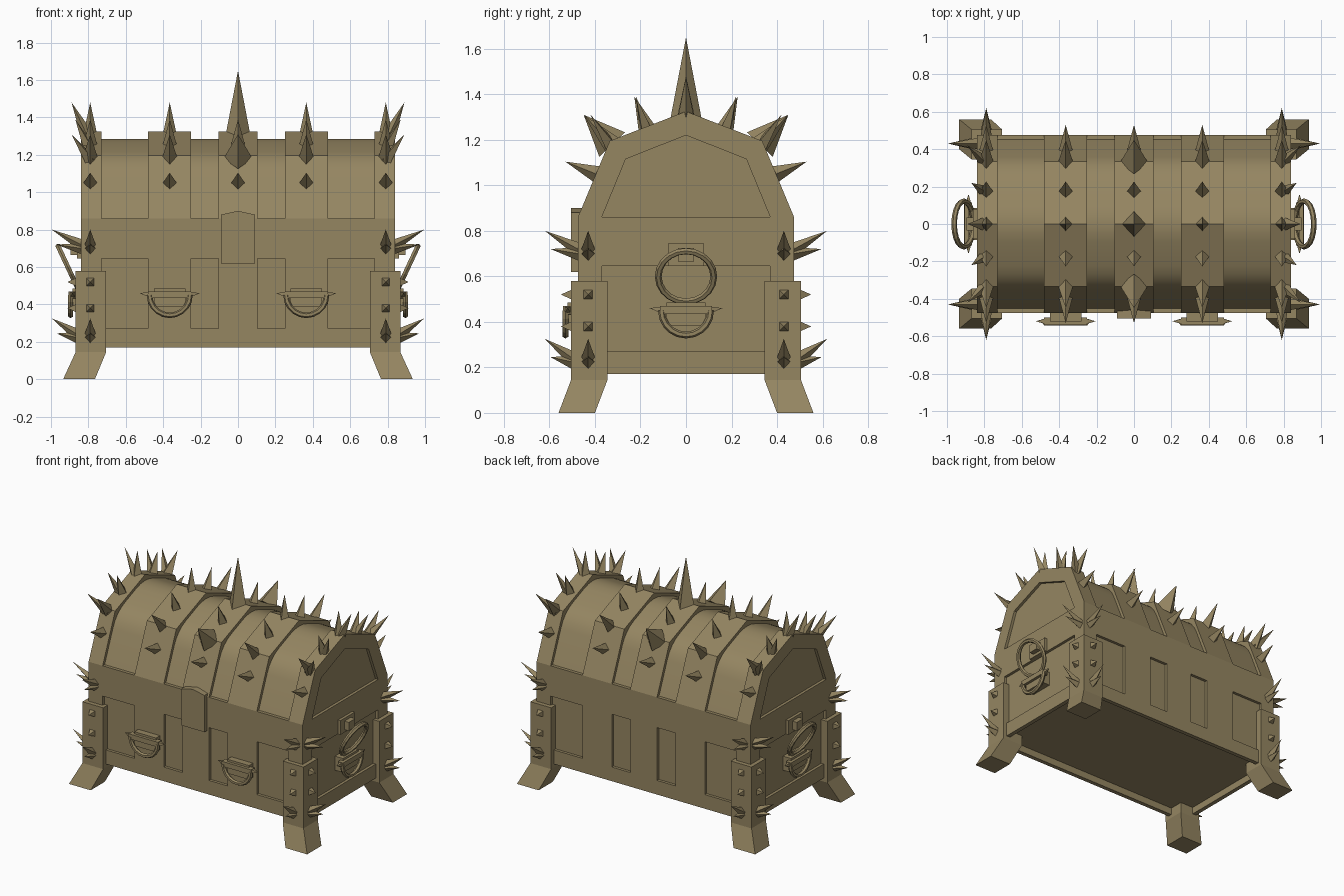
import bpy, bmesh
from math import pi, sin, cos, radians
from mathutils import Vector, Matrix

cube = bpy.data.objects.get("Cube")
if cube:
    bpy.data.objects.remove(cube)

COLOR = (0.30, 0.237, 0.121, 1)
mat = bpy.data.materials.new("worn_tan")
mat.use_nodes = True
mat.diffuse_color = COLOR
bsdf = next(n for n in mat.node_tree.nodes if n.type == 'BSDF_PRINCIPLED')
bsdf.inputs["Base Color"].default_value = COLOR
bsdf.inputs["Roughness"].default_value = 0.8
I = Matrix.Identity(4)


def finish(name, bm, smooth=False):
    bmesh.ops.recalc_face_normals(bm, faces=bm.faces)
    me = bpy.data.meshes.new(name)
    bm.to_mesh(me)
    bm.free()
    ob = bpy.data.objects.new(name, me)
    bpy.context.collection.objects.link(ob)
    me.materials.append(mat)
    if smooth:
        bpy.ops.object.select_all(action='DESELECT')
        ob.select_set(True)
        bpy.context.view_layer.objects.active = ob
        bpy.ops.object.shade_smooth_by_angle(angle=radians(35))
    return ob


def loft(bm, loops):
    """Skin closed loops of equal length and cap the ends."""
    rows = [[bm.verts.new(p) for p in loop] for loop in loops]
    n = len(rows[0])
    for a, b in zip(rows, rows[1:]):
        for i in range(n):
            j = (i + 1) % n
            bm.faces.new((a[i], a[j], b[j], b[i]))
    bm.faces.new(rows[0])
    bm.faces.new(rows[-1])


def box(bm, x, y, z, m=I):
    loft(bm, [[m @ Vector((u, v, h)) for u, v in
               ((x[0], y[0]), (x[1], y[0]), (x[1], y[1]), (x[0], y[1]))] for h in z])


def prism(bm, pts, x0, x1, m=I):
    """Extrude a (y, z) outline along x."""
    loft(bm, [[m @ Vector((x, y, z)) for y, z in pts] for x in (x0, x1)])


def spike(bm, base, tip, r, spin=0):
    base, tip = Vector(base), Vector(tip)
    d = tip - base
    base = base - d.normalized() * 0.015
    m = Matrix.Translation((base + tip) / 2) @ d.to_track_quat('Z', 'Y').to_matrix().to_4x4()
    m = m @ Matrix.Rotation(spin, 4, 'Z')
    bmesh.ops.create_cone(bm, cap_ends=True, segments=4, radius1=r, radius2=0,
                          depth=(tip - base).length, matrix=m)


def tube_arc(bm, radius, r, start, sweep, n, m):
    """Bent bar in the local xz plane."""
    loops = []
    for i in range(n + 1):
        a = start + sweep * i / n
        loops.append([m @ Vector(((radius + r * cos(k * pi / 3)) * cos(a), r * sin(k * pi / 3),
                                  (radius + r * cos(k * pi / 3)) * sin(a))) for k in range(6)])
    loft(bm, loops)


W, D = 0.84, 0.475          # half width and half depth
BASE, SEAM, RIM = 0.17, 0.645, 0.86
DEEP = 0.02                 # panel recess

# Chest body: recessed core with rails and upright bands
bm = bmesh.new()
box(bm, (-W + DEEP, W - DEEP), (-D + DEEP, D - DEEP), (0.22, RIM))
finish("body_core", bm)

bm = bmesh.new()
for s in (-1, 1):
    box(bm, (-W, W), sorted((s * D, s * (D - 0.03))), (BASE, 0.27))
    box(bm, sorted((s * W, s * (W - 0.03))), (-D + 0.03, D - 0.03), (BASE, 0.27))
finish("lower_rail", bm)

bm = bmesh.new()
box(bm, (-W, W), (-D, D), (SEAM, RIM))
finish("upper_rim", bm)

bm = bmesh.new()
BANDS = ((-0.48, -0.25), (-0.105, 0.105), (0.25, 0.48))
for b in BANDS:
    box(bm, b, (-D, D), (0.27, SEAM))
for sx in (-1, 1):
    for sy in (-1, 1):
        box(bm, sorted((sx * 0.73, sx * W)), sorted((sy * 0.37, sy * D)), (0.27, SEAM))
finish("body_bands", bm)

# Lid: rounded panel under faceted bands
ARCH = [(-D, RIM), (-0.335, 1.195), (0, 1.325), (0.335, 1.195), (D, RIM)]
INNER = [(-0.37, RIM), (-0.265, 1.115), (0, 1.22), (0.265, 1.115), (0.37, RIM)]
UNDER = [(-0.452, RIM), (-0.32, 1.178), (0, 1.303), (0.32, 1.178), (0.452, RIM)]
curve = [UNDER[0]]
for a, b, c in zip(UNDER, UNDER[1:], UNDER[2:]):
    a, b, c = Vector(a), Vector(b), Vector(c)
    p, q = b.lerp(a, 0.3), b.lerp(c, 0.3)
    for t in (0, 0.25, 0.5, 0.75, 1):
        curve.append(tuple(p.lerp(b, t).lerp(b.lerp(q, t), t)))
curve.append(UNDER[-1])
bm = bmesh.new()
prism(bm, curve, -W + 0.05, W - 0.05)
finish("lid_panel", bm, smooth=True)

bm = bmesh.new()
for b in BANDS:
    prism(bm, ARCH, *b)
for s in (-1, 1):
    prism(bm, ARCH, s * 0.73, s * (W - DEEP))
    prism(bm, ARCH + INNER[::-1], s * (W - DEEP), s * W)
finish("lid_bands", bm)

# Corner legs with flared feet
bm = bmesh.new()
SECTIONS = ((0.765, 0.935, 0.40, 0.56, 0), (0.705, 0.868, 0.345, 0.505, 0.145),
            (0.705, 0.868, 0.345, 0.505, 0.58))
for sx in (-1, 1):
    for sy in (-1, 1):
        loft(bm, [[(sx * x, sy * y, z) for x, y in ((a, c), (b, c), (b, d), (a, d))]
                  for a, b, c, d, z in SECTIONS])
finish("corner_legs", bm)

# Lock plate
bm = bmesh.new()
prism(bm, [(-0.09, 0.62), (0.09, 0.62), (0.09, 0.88), (0, 0.9), (-0.09, 0.88)],
      -0.505, -0.46, Matrix.Rotation(pi / 2, 4, 'Z') @ Matrix.Scale(-1, 4, (0, 1, 0)))
finish("lock_plate", bm)


# Drop handles: back plate, pointed bar and half ring
def drop_handle(name, m):
    bm = bmesh.new()
    box(bm, (-0.085, 0.085), (-0.045, 0.03), (0.385, 0.485), m)
    box(bm, (-0.115, 0.115), (-0.065, -0.025), (0.435, 0.47), m)
    for s in (-1, 1):
        spike(bm, m @ Vector((s * 0.11, -0.045, 0.453)), m @ Vector((s * 0.16, -0.045, 0.46)),
              0.026, pi / 4)
    tube_arc(bm, 0.108, 0.015, pi, pi, 10, m @ Matrix.Translation((0, -0.055, 0.45)))
    finish(name, bm)


for side, s in (("left", 1), ("right", -1)):
    drop_handle("front_handle_" + side, Matrix.Translation((s * 0.365, -D, 0)))
    m = Matrix.Translation((s * W, 0, 0)) @ Matrix.Rotation(s * pi / 2, 4, 'Z')
    drop_handle("end_handle_" + side, m)
    # Large hanging ring and its mount
    bm = bmesh.new()
    box(bm, (-0.08, 0.08), (-0.02, 0.03), (0.645, 0.745), m)
    box(bm, (-0.036, 0.036), (-0.055, 0.0), (0.665, 0.725), m)
    tilt = m @ Matrix.Translation((0, -0.07, 0.6)) @ Matrix.Rotation(radians(25), 4, 'X')
    tube_arc(bm, 0.122, 0.015, 0, 2 * pi, 20, tilt)
    finish("end_ring_" + side, bm)

# Lid spikes
bm = bmesh.new()
for x in (-0.79, -0.365, 0, 0.365, 0.79):
    big = x == 0
    spike(bm, (x, 0, 1.30), (x, 0, 1.65 if big else 1.48), 0.07 if big else 0.042)
    for s in (-1, 1):
        spike(bm, (x, s * 0.175, 1.257), (x, s * 0.227, 1.39), 0.04)
        spike(bm, (x, s * 0.335, 1.19), (x, s * 0.45, 1.31), 0.078 if big else 0.042)
        spike(bm, (x, s * 0.395, 1.05), (x, s * 0.53, 1.104), 0.04)
# Leaning spikes on the end bands
for sx in (-1, 1):
    spike(bm, (sx * 0.80, 0, 1.29), (sx * 0.89, 0, 1.48), 0.04)
    for s in (-1, 1):
        spike(bm, (sx * 0.80, s * 0.175, 1.24), (sx * 0.87, s * 0.22, 1.39), 0.035)
        spike(bm, (sx * 0.80, s * 0.335, 1.18), (sx * 0.89, s * 0.42, 1.31), 0.035)
finish("lid_spikes", bm)

# Corner spikes and studs on both outer faces of each leg
bm = bmesh.new()
for sx in (-1, 1):
    for sy in (-1, 1):
        faces = ((Vector((sx * 0.79, 0, 0)), Vector((0, sy, 0)), D, 0.505, 0.62),
                 (Vector((0, sy * 0.43, 0)), Vector((sx, 0, 0)), W, 0.868, 0.995))
        for side, out, wall, leg, reach in faces:
            for z, depth in ((0.71, wall), (0.235, leg)):
                foot = side + out * depth
                for dz, rise in ((0.01, 0.09), (-0.01, 0.01)):
                    tip = side + out * (reach - (0 if dz > 0 else 0.025))
                    spike(bm, foot + Vector((0, 0, z + dz)), tip + Vector((0, 0, z + rise)), 0.032)
            for z in (0.52, 0.38):
                up = Vector((0, 0, z))
                spike(bm, side + out * leg + up, side + out * (leg + 0.045) + up, 0.038, pi / 4)
finish("corner_spikes", bm)
